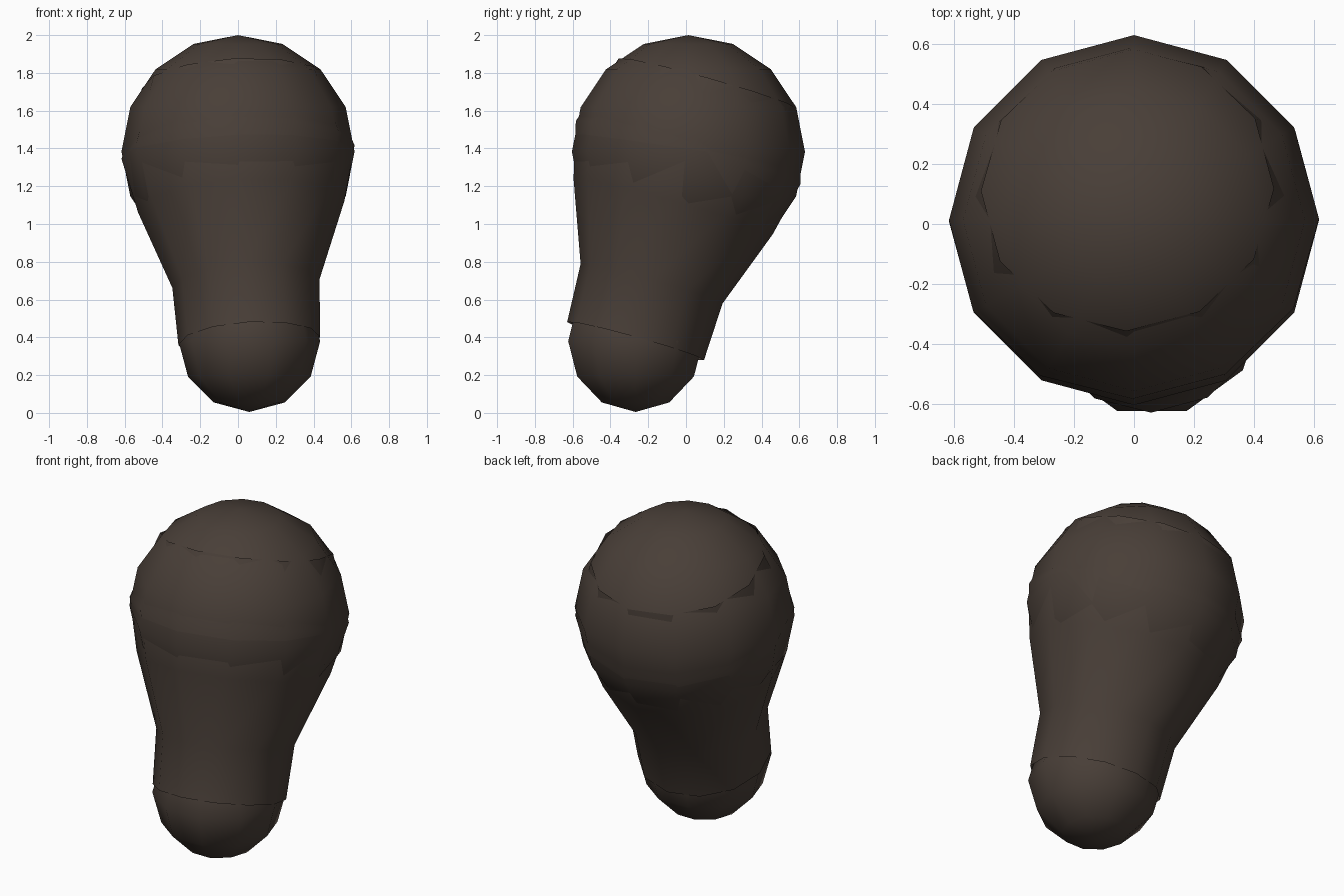
import bpy
import bmesh
from math import pi, sin, cos
from mathutils import Vector, Matrix

if "Cube" in bpy.data.objects:
    bpy.data.objects.remove(bpy.data.objects["Cube"], do_unlink=True)

# Single dark brown colour
brown = bpy.data.materials.new("dark_brown")
brown.use_nodes = True
colour = (0.066, 0.049, 0.039, 1)
brown.diffuse_color = colour
shader = brown.node_tree.nodes["Principled BSDF"]
shader.inputs["Base Color"].default_value = colour
shader.inputs["Roughness"].default_value = 0.8


def lathe(name, profile, sides, matrix):
    """Revolve (radius, height) points around z; zero radius makes a pole."""
    bm = bmesh.new()
    rings = []
    for r, h in profile:
        if r < 1e-5:
            rings.append([bm.verts.new((0, 0, h))] * sides)
        else:
            rings.append([bm.verts.new((r * cos(2 * pi * i / sides),
                                        r * sin(2 * pi * i / sides), h))
                          for i in range(sides)])
    for low, high in zip(rings, rings[1:]):
        for i in range(sides):
            j = (i + 1) % sides
            corners = [low[i], low[j], high[j], high[i]]
            bm.faces.new(list(dict.fromkeys(corners)))
    bm.transform(matrix)
    for face in bm.faces:
        face.smooth = True
    mesh = bpy.data.meshes.new(name)
    bm.to_mesh(mesh)
    bm.free()
    mesh.materials.append(brown)
    obj = bpy.data.objects.new(name, mesh)
    bpy.context.collection.objects.link(obj)
    return obj


def ball(name, centre, radius, sides, rings):
    profile = [(radius * sin(pi * k / rings), -radius * cos(pi * k / rings))
               for k in range(rings + 1)]
    return lathe(name, profile, sides, Matrix.Translation(centre))


upper = Vector((0, 0.013, 1.383))
lower = Vector((0.06, -0.267, 0.38))

# Rounded joints at both ends
ball("upper_joint", upper, 0.617, 12, 8)
ball("lower_joint", lower, 0.375, 10, 6)

# Tapered sleeve along the line between the joints, open at both ends
axis = upper - lower
turn = Vector((0, 0, 1)).rotation_difference(axis).to_matrix().to_4x4()
sleeve = [(0.376, 0), (0.39, 0.316), (0.547, 0.74), (0.618, 1.04), (0.488, 1.42)]
lathe("limb_sleeve", sleeve, 12, Matrix.Translation(lower) @ turn)
